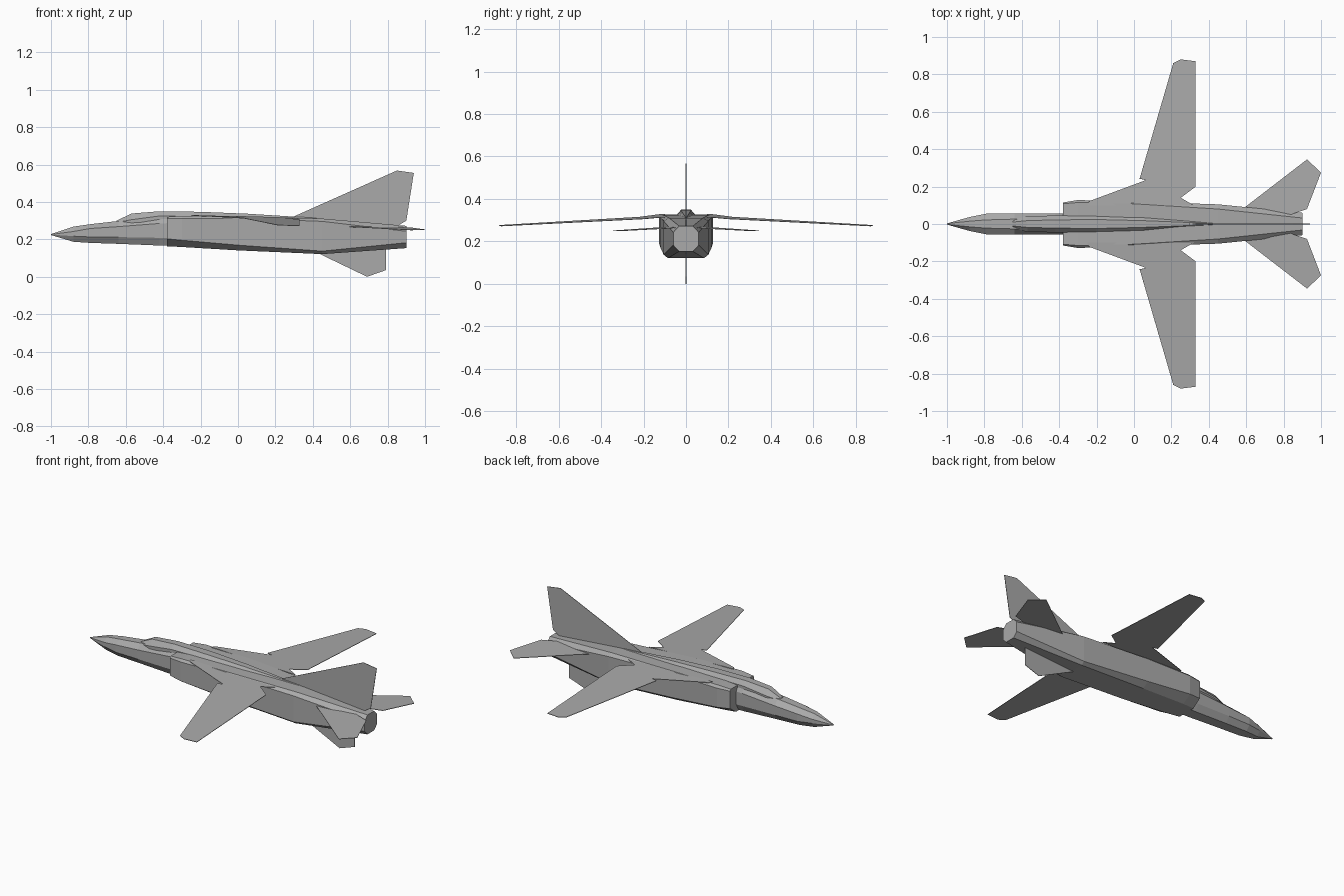
import bpy
import bmesh

cube = bpy.data.objects.get("Cube")
if cube:
    bpy.data.objects.remove(cube, do_unlink=True)

paint = bpy.data.materials.new("plain grey")
paint.use_nodes = True
GREY = (0.4, 0.4, 0.4, 1)
paint.diffuse_color = GREY
paint.node_tree.nodes["Principled BSDF"].inputs["Base Color"].default_value = GREY


def add_object(name, bm):
    """Turn a bmesh into a flat shaded, painted object."""
    bmesh.ops.recalc_face_normals(bm, faces=bm.faces)
    mesh = bpy.data.meshes.new(name)
    bm.to_mesh(mesh)
    bm.free()
    mesh.materials.append(paint)
    obj = bpy.data.objects.new(name, mesh)
    bpy.context.collection.objects.link(obj)
    return obj


def loft(name, sections):
    """Join eight-sided rings along x.
    Section: x, bottom z, lower side z, upper side z, top z,
    then half widths of the bottom, sides and top."""
    bm = bmesh.new()
    rings = []
    for x, bottom, low, high, top, w_bottom, w_side, w_top in sections:
        half = [(w_bottom, bottom), (w_side, low), (w_side, high), (w_top, top)]
        outline = half + [(-y, z) for y, z in reversed(half)]
        rings.append([bm.verts.new((x, y, z)) for y, z in outline])
    for a, b in zip(rings, rings[1:]):
        for i in range(len(a)):
            j = (i + 1) % len(a)
            bm.faces.new((a[i], a[j], b[j], b[i]))
    bm.faces.new(rings[0])
    bm.faces.new(rings[-1])
    return add_object(name, bm)


def sheet(name, points, thickness=0.003):
    """Thin plate from one outline."""
    bm = bmesh.new()
    bm.faces.new([bm.verts.new(p) for p in points])
    obj = add_object(name, bm)
    solid = obj.modifiers.new("thickness", "SOLIDIFY")
    solid.thickness = thickness
    solid.offset = 0
    return obj


def paired_sheets(name, outline, height):
    """Left and right plates lying on a sloping plane."""
    for side, sign in (("left", 1), ("right", -1)):
        sheet(side + "_" + name, [(x, sign * y, height(x, y)) for x, y in outline])


# Pointed forward fuselage
loft("nose", [
    (-1.0, .223, .225, .226, .228, .002, .003, .002),
    (-.88, .187, .217, .242, .268, .016, .037, .015),
    (-.79, .181, .213, .258, .281, .03, .055, .022),
    (-.64, .176, .212, .268, .298, .032, .057, .026),
    (-.42, .167, .208, .285, .325, .035, .057, .035),
    (-.25, .165, .205, .29, .325, .035, .057, .035),
])

# Wide body with side intakes, ending in the eight-sided exhaust
loft("body", [
    (-.38, .163, .203, .31, .32, .06, .115, .108),
    (-.30, .159, .195, .312, .326, .068, .128, .115),
    (0.0, .141, .169, .313, .325, .08, .12, .108),
    (.45, .121, .137, .296, .311, .085, .105, .08),
    (.9, .153, .182, .243, .272, .032, .06, .032),
])

# Cockpit hump running back into the tapering spine
loft("canopy_and_spine", [
    (-.65, .27, .28, .29, .299, .02, .024, .01),
    (-.57, .27, .28, .305, .338, .036, .042, .018),
    (-.42, .28, .29, .325, .35, .04, .045, .022),
    (-.2, .28, .29, .325, .347, .04, .042, .024),
    (.05, .28, .29, .32, .337, .036, .038, .018),
    (.42, .28, .285, .3, .314, .008, .01, .003),
])


def wing_height(x, y):
    return .326 - .03 * x - .05 * y


def tail_height(x, y):
    return .282 - .018 * x - .045 * y


# Fixed wing roots and swinging outer wings
paired_sheets("wing_root", [(-.25, .10), (-.24, .122), (.065, .235), (.25, .14),
                            (.32, .10)], wing_height)
paired_sheets("wing", [(.065, .235), (.03, .242), (.21, .86), (.25, .88),
                       (.33, .87), (.33, .20), (.25, .14)], wing_height)

# Tailplanes
paired_sheets("tailplane", [(.56, .06), (.6, .095), (.925, .345), (1.0, .275),
                            (.925, .08), (.85, .055), (.8, .03)], tail_height)

# Upright fins on the centre line
sheet("tail_fin", [(x, 0, z) for x, z in
                   [(.28, .31), (.3, .323), (.85, .568), (.94, .555), (.9, .30), (.85, .27)]])
sheet("belly_fin", [(x, 0, z) for x, z in
                    [(.43, .125), (.69, 0), (.79, .035), (.79, .16)]])
